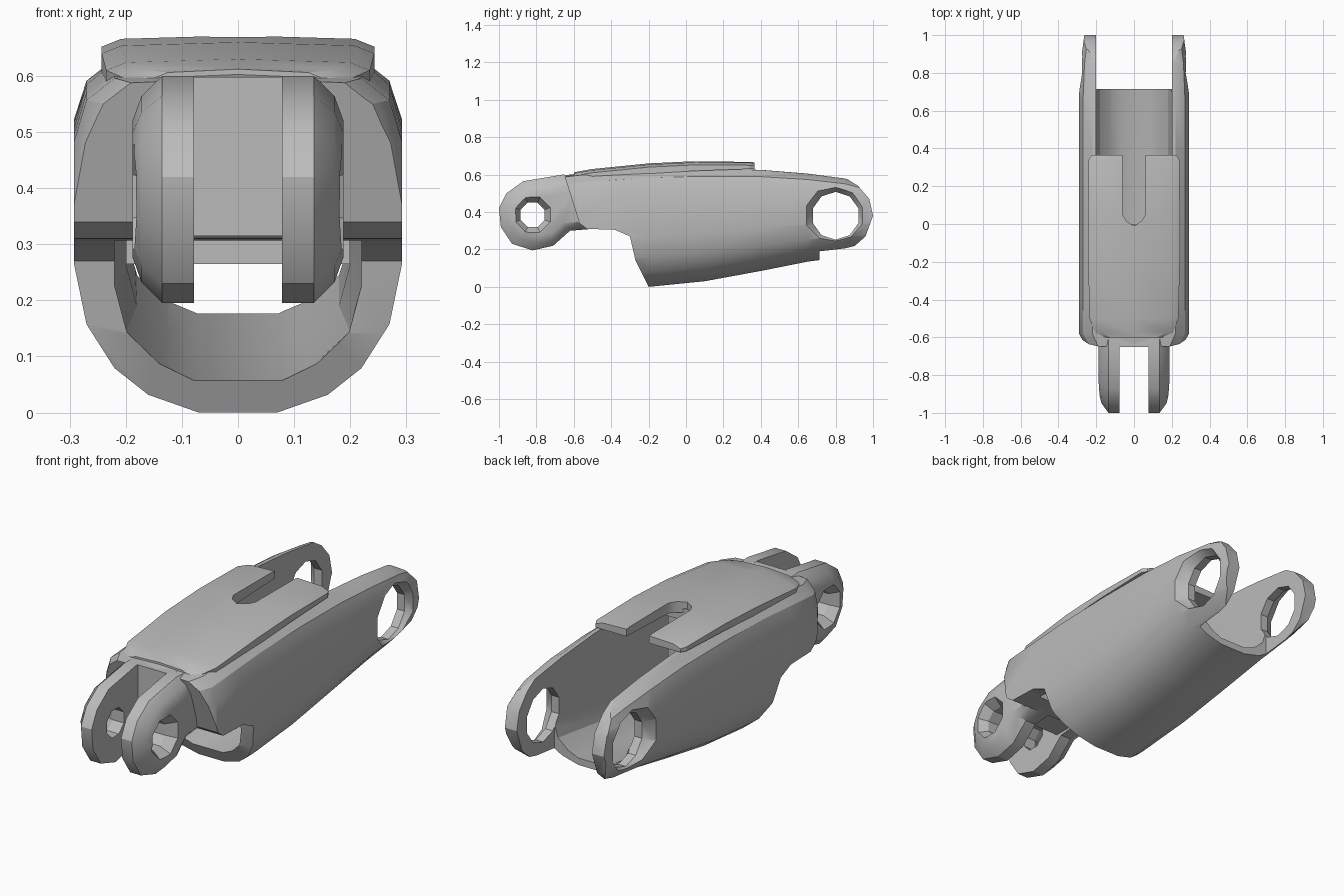
import bpy, bmesh, math

cube = bpy.data.objects.get("Cube")
if cube:
    bpy.data.objects.remove(cube, do_unlink=True)

grey = bpy.data.materials.new("plain_grey")
grey.use_nodes = True
COLOUR = (0.5, 0.5, 0.5, 1)
grey.diffuse_color = COLOUR
grey.node_tree.nodes["Principled BSDF"].inputs["Base Color"].default_value = COLOUR


def loft(name, rings):
    """Closed solid skinned through rings of equal point count."""
    bm = bmesh.new()
    loops = [[bm.verts.new(p) for p in ring] for ring in rings]
    for a, b in zip(loops, loops[1:]):
        for i in range(len(a)):
            j = (i + 1) % len(a)
            bm.faces.new((a[i], a[j], b[j], b[i]))
    bm.faces.new(loops[0])
    bm.faces.new(loops[-1])
    bmesh.ops.recalc_face_normals(bm, faces=bm.faces)
    mesh = bpy.data.meshes.new(name)
    bm.to_mesh(mesh)
    bm.free()
    mesh.materials.append(grey)
    obj = bpy.data.objects.new(name, mesh)
    bpy.context.collection.objects.link(obj)
    return obj


def box(name, x0, x1, y0, y1, z0, z1):
    return loft(name, [[(x0, y0, z), (x1, y0, z), (x1, y1, z), (x0, y1, z)] for z in (z0, z1)])


def prism_x(name, outline, half):
    return loft(name, [[(x, y, z) for y, z in outline] for x in (-half, half)])


def bore(name, y, z, steps, sides):
    """Turned cutter along x; steps are (x, radius)."""
    turn = [math.tau * (i + 0.5) / sides for i in range(sides)]
    return loft(name, [[(x, y + r * math.cos(a), z + r * math.sin(a)) for a in turn]
                       for x, r in steps])


def cut(obj, tool, operation="DIFFERENCE"):
    bpy.context.view_layer.objects.active = obj
    mod = obj.modifiers.new("cut", "BOOLEAN")
    mod.operation, mod.solver, mod.object = operation, "EXACT", tool
    bpy.ops.object.modifier_apply(modifier=mod.name)
    bpy.data.objects.remove(tool, do_unlink=True)


def mirrored(half):
    """Full x-z section from its right half, given bottom to top."""
    return half + [(-x, z) for x, z in reversed(half) if x > 0]


# Outer shell: U section lofted along y (y, width, bottom, top)
section = mirrored([(0.07, 0), (0.16, 0.05), (0.22, 0.125), (0.27, 0.25), (0.292, 0.42),
                    (0.292, 0.8), (0.27, 0.92), (0.22, 0.985), (0, 1)])
stations = [(-0.66, 0.84, 0, 0.595), (-0.58, 1, 0, 0.605), (-0.4, 1, 0, 0.62), (-0.2, 1, 0, 0.635),
            (0.1, 1, 0.03, 0.64), (0.4, 1, 0.085, 0.633), (0.65, 1, 0.135, 0.612),
            (0.85, 0.97, 0.16, 0.585), (1.0, 0.9, 0.2, 0.54)]
shell = loft("outer_shell", [[(x * w, y, b + t * (top - b)) for x, t in section]
                             for y, w, b, top in stations])

# Side silhouette trims the front notch and rounds the rear lugs
side = [(-0.65, 0.8), (-0.65, 0.595), (-0.57, 0.34), (-0.53, 0.31), (-0.38, 0.305), (-0.3, 0.27),
        (-0.27, 0.14), (-0.2, 0), (-0.2, -0.1), (0.75, -0.1), (0.78, 0.15), (0.87, 0.19),
        (0.96, 0.27), (1, 0.38), (0.98, 0.47), (0.92, 0.54), (0.84, 0.59), (0.8, 0.8)]
cut(shell, prism_x("trim", side, 0.5), "INTERSECT")

# Hollow interior, open top channel and rear fork gap
hollow = mirrored([(0.36, 0), (0.64, 0.06), (0.9, 0.17), (1, 0.33), (1, 1)])
cut(shell, loft("hollow", [[(x * w, y, b + t * (0.58 - b)) for x, t in hollow]
                           for y, w, b in ((-0.42, 0.22, 0.04), (-0.2, 0.22, 0.06),
                                           (0.3, 0.2, 0.11), (0.8, 0.2, 0.19))]))
cut(shell, box("channel", -0.2, 0.2, 0.0, 1.2, 0.42, 0.9))
cut(shell, box("fork_gap", -0.2, 0.2, 0.715, 1.2, -0.2, 0.9))
cut(shell, bore("rear_bore", 0.8, 0.38, [(-0.32, 0.185), (-0.24, 0.128), (0.24, 0.128), (0.32, 0.185)], 10))

# Top plate with a pointed slot at the back
plate_stations = [(-0.6, 0.16, 0.58, 0.612), (-0.575, 0.205, 0.58, 0.617), (-0.5, 0.235, 0.59, 0.63),
                  (-0.2, 0.243, 0.605, 0.66), (0.05, 0.243, 0.62, 0.672), (0.34, 0.24, 0.63, 0.67),
                  (0.365, 0.225, 0.63, 0.667)]
plate = loft("top_plate", [
    [(x, y, z) for x, z in mirrored([(w, b), (w, top - 0.02), (w - 0.035, top - 0.006), (0, top)])]
    for y, w, b, top in plate_stations])
slot = [(0, -0.01), (0.04, 0.015), (0.06, 0.05), (0.06, 0.5), (-0.06, 0.5), (-0.06, 0.05), (-0.04, 0.015)]
cut(plate, loft("slot", [[(x, y, z) for x, y in slot] for z in (0.5, 0.8)]))

# Front clevis: two chamfered, bored lugs and the web between them
lug = [(-0.5, 0.59), (-0.66, 0.6), (-0.87, 0.565), (-0.96, 0.5), (-1, 0.42), (-0.99, 0.32),
       (-0.93, 0.23), (-0.82, 0.195), (-0.71, 0.22), (-0.62, 0.3), (-0.5, 0.31)]
parts = [shell, plate]
for sign, name in ((1, "left_front_lug"), (-1, "right_front_lug")):
    obj = loft(name, [[(sign * x, -0.72 + (y + 0.72) * k, 0.4 + (z - 0.4) * k) for y, z in lug]
                      for x, k in ((0.078, 1), (0.135, 1), (0.172, 0.82), (0.188, 0.6))])
    cut(obj, bore("front_bore", -0.82, 0.385, [(-0.2, 0.11), (-0.14, 0.07), (0.14, 0.07), (0.2, 0.11)], 8))
    parts.append(obj)
parts.append(box("clevis_web", -0.1, 0.1, -0.65, -0.4, 0.315, 0.598))
parts.append(box("inner_block", -0.2, 0.2, -0.29, -0.15, 0.265, 0.6))

# Smooth shading with crisp edges
bpy.ops.object.select_all(action="DESELECT")
for obj in parts:
    obj.select_set(True)
bpy.context.view_layer.objects.active = shell
bpy.ops.object.shade_smooth_by_angle(angle=math.radians(30))
